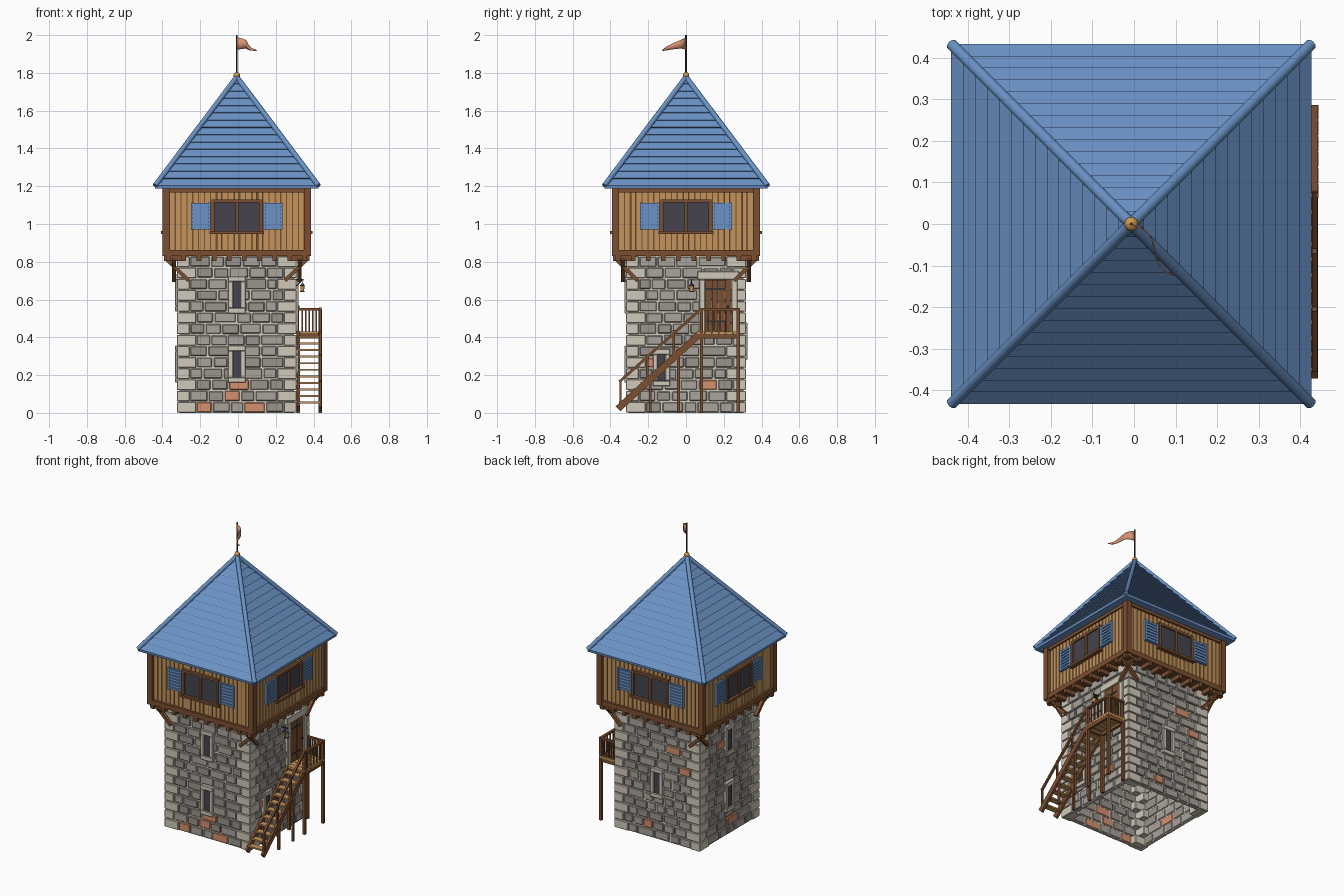
import bpy, bmesh, math, random
from mathutils import Matrix, Vector

random.seed(7)
cube = bpy.data.objects.get("Cube")
if cube:
    bpy.data.objects.remove(cube)

CX = -0.0065                      # tower axis
WALL, TOP = 0.315, 0.83           # stone half width and height


def material(name, code):
    lin = [(int(code[i:i + 2], 16) / 255) ** 2.2 for i in (0, 2, 4)] + [1]
    m = bpy.data.materials.new(name)
    m.use_nodes = True
    m.diffuse_color = lin
    m.node_tree.nodes["Principled BSDF"].inputs["Base Color"].default_value = lin
    return m


BLUE = material("roof blue", "6a91c4")
STONE = material("grey stone", "a8a29b")
DARK = material("dark grey stone", "98928b")
PALE = material("pale stone", "d0c9b9")
CLAY = material("terracotta", "d4906f")
TIMBER = material("dark timber", "7a5034")
PLANK = material("tan planks", "c2935c")
GLASS = material("dark glass", "46454f")
IRON = material("black iron", "3a3a3e")
BRASS = material("brass", "cf9550")


class Part:
    """Collects simple solids into one object of one colour."""

    def __init__(self, name, mat, bevel=0):
        self.name, self.mat, self.bevel = name, mat, bevel
        self.bm = bmesh.new()
        self.frame = Matrix.Identity(4)

    def face(self, k):
        # local frame: x to the right, -y outward, turned to side k
        self.frame = Matrix.Rotation(k * math.pi / 2, 4, 'Z')
        return self

    def box(self, x0, x1, y0, y1, z0, z1):
        mid = Vector(((x0 + x1) / 2, (y0 + y1) / 2, (z0 + z1) / 2))
        size = Matrix.Diagonal((abs(x1 - x0), abs(y1 - y0), abs(z1 - z0), 1))
        bmesh.ops.create_cube(self.bm, size=1, matrix=self.frame @ Matrix.Translation(mid) @ size)

    def beam(self, p, q, w, h, round_sides=0):
        p, q = Vector(p), Vector(q)
        d = q - p
        m = self.frame @ Matrix.Translation((p + q) / 2) @ d.to_track_quat('Z', 'Y').to_matrix().to_4x4()
        if round_sides:
            made = bmesh.ops.create_cone(self.bm, segments=round_sides, radius1=w, radius2=h,
                                         depth=d.length, cap_ends=True, matrix=m)
            for f in {f for v in made["verts"] for f in v.link_faces}:
                f.smooth = len(f.verts) == 4
        else:
            bmesh.ops.create_cube(self.bm, size=1, matrix=m @ Matrix.Diagonal((w, h, d.length, 1)))

    def done(self, x=CX):
        bmesh.ops.recalc_face_normals(self.bm, faces=self.bm.faces)
        me = bpy.data.meshes.new(self.name)
        self.bm.to_mesh(me)
        me.materials.append(self.mat)
        ob = bpy.data.objects.new(self.name, me)
        ob.location.x = x
        bpy.context.collection.objects.link(ob)
        if self.bevel:
            mod = ob.modifiers.new("soft edges", 'BEVEL')
            mod.width, mod.segments = self.bevel, 1
        return ob


# Stone walls: mortar shell, corner blocks and random courses
mortar = Part("mortar_shell", PALE)
quoins = Part("corner_stones", PALE, 0.003)
stones = {m: Part(n, m, 0.004) for n, m in
          (("grey_stones", STONE), ("dark_stones", DARK), ("clay_stones", CLAY))}
clay_spots = [[(-.19, .03), (.06, .13), (-.03, .08), (.09, .03)], [(.14, .14), (-.2, .29)],
              [(.1, .62), (.21, .5), (-.08, .08)], [(-.09, .65), (.07, .1)]]
ROWS = 14
H = TOP / ROWS
for k in range(4):
    mortar.face(k).box(-.3, .3, -.304, -.29, 0, TOP)
    for r in range(ROWS):
        z0, z1 = r * H, (r + 1) * H
        a, b = (.1, .065) if r % 2 else (.065, .1)
        quoins.face(k).box(WALL - a, WALL + .002, -WALL - .002, -WALL + b, z0 + .002, z1 - .002)
        x, end = -WALL + b, WALL - a
        while x < end - .01:
            nx = x + random.uniform(.065, .125)
            if end - nx < .05:
                nx = end
            clay = any(x <= u < nx and z0 <= z < z1 for u, z in clay_spots[k])
            mat = CLAY if clay else random.choice((STONE, STONE, DARK))
            gap = random.uniform(.003, .006)
            stones[mat].face(k).box(x + gap, nx - gap, -random.uniform(.309, .316), -.285,
                                    z0 + gap, z1 - random.uniform(.002, .006))
            x = nx
for p in (mortar, quoins, *stones.values()):
    p.done()

# Slit windows and the door in the stone walls
surround = Part("stone_surrounds", PALE, 0.003)
slits = Part("slit_glass", GLASS)
for k, u, z in ((0, 0, .625), (0, 0, .258), (1, -.13, .24), (2, 0, .38), (3, 0, .635), (3, 0, .258)):
    surround.face(k)
    for s in (-1, 1):
        surround.box(u + s * .02, u + s * .046, -.326, -.3, z - .07, z + .07)
        surround.box(u - .046, u + .046, -.326, -.3, z + s * .07, z + s * .098)
    slits.face(k).box(u - .02, u + .02, -.319, -.3, z - .07, z + .07)
surround.face(1)
for y in (.07, .24):
    surround.box(y, y + .032, -.328, -.3, .42, .705)
surround.box(.06, .282, -.33, -.3, .705, .75)
surround.done()
slits.done()
door = Part("door", TIMBER)
straps = Part("door_ironwork", IRON)
door.face(1)
for i in range(4):
    door.box(.103 + i * .0345, .135 + i * .0345, -.322, -.3, .43, .703)
straps.face(1)
for z in (.48, .65):
    straps.box(.105, .21, -.325, -.31, z, z + .01)
straps.box(.215, .228, -.332, -.31, .555, .568)
door.done()
straps.done()

# Timber upper storey with battened planks, joists and braces
frame = Part("upper_frame", TIMBER)
planks = Part("wall_planks", PLANK)
joists = Part("floor_joists", TIMBER)
braces = Part("corner_braces", TIMBER)
frame.box(-.368, .368, -.368, .368, TOP, 1.2)
for k in range(4):
    frame.face(k).box(-.393, -.357, -.393, -.357, TOP, 1.195)
    frame.box(-.375, .375, -.388, -.36, TOP, .863)
    frame.box(-.375, .375, -.385, -.36, 1.168, 1.195)
    planks.face(k)
    n = 23
    step = .714 / n
    for i in range(n):
        x = -.357 + i * step
        planks.box(x + .003, x + step - .003, -random.uniform(.372, .377), -.36, .863, 1.168)
    joists.face(k)
    for i in range(10):
        x = -.36 + i * .08
        joists.box(x - .012, x + .012, -.386, -.28, .803, TOP)
    braces.face(k)
    for s in (-1, 1):
        braces.beam((s * .372, -.332, .815), (s * .255, -.332, .7), .022, .02)
for p in (frame, planks, joists, braces):
    p.done()

# Shuttered windows on each side of the upper storey
casing = Part("window_casings", TIMBER)
panes = Part("window_panes", GLASS)
shutters = Part("shutters", BLUE)
for k in range(4):
    casing.face(k).box(-.145, .145, -.402, -.37, .948, .963)
    casing.box(-.135, .135, -.393, -.37, 1.113, 1.13)
    for x in (-.127, 0, .127):
        casing.box(x - .008, x + .008, -.393, -.37, .96, 1.115)
    panes.face(k).box(-.125, .125, -.383, -.37, .96, 1.115)
    shutters.face(k)
    for s in (-1, 1):
        shutters.box(s * .14, s * .243, -.384, -.37, .97, 1.112)
        for x in (.14, .231):
            shutters.box(s * x, s * (x + .012), -.392, -.37, .968, 1.114)
        for i in range(7):
            z = .975 + i * .02
            shutters.beam((s * .15, -.387, z + .006), (s * .233, -.387, z + .006), .006, .012)
for p in (casing, panes, shutters):
    p.done()

# Stepped pyramid roof built from rings, with round hip caps
roof = Part("roof_courses", BLUE)
COURSES, EAVE, BASE, PEAK = 15, .432, 1.2, 1.778
profile = [(.36, 1.188), (EAVE, 1.188)]
for i in range(COURSES):
    t, t2 = i / COURSES, (i + 1) / COURSES
    profile.append((EAVE * (1 - t) + .002, BASE + (PEAK - BASE) * t + .004))
    profile.append((max(EAVE * (1 - t2) - .007, .002), BASE + (PEAK - BASE) * t2 + .001))
rings = [[roof.bm.verts.new((sx * r, sy * r, z)) for sx, sy in ((1, 1), (-1, 1), (-1, -1), (1, -1))]
         for r, z in profile]
for low, high in zip(rings, rings[1:]):
    for j in range(4):
        roof.bm.faces.new((low[j], low[j - 3], high[j - 3], high[j]))
roof.bm.faces.new(rings[0][::-1])
roof.bm.faces.new(rings[-1])
roof.done()
hips = Part("roof_hips", BLUE)
for k in range(4):
    hips.face(k).beam((.432, -.432, 1.203), (0, 0, PEAK), .014, .014, 10)
hips.done()

# Finial, pole and waving pennant
finial = Part("finial_ball", BRASS)
bmesh.ops.create_uvsphere(finial.bm, u_segments=16, v_segments=10, radius=.017,
                          matrix=Matrix.Translation((0, 0, 1.787)))
for f in finial.bm.faces:
    f.smooth = True
finial.done()
pole = Part("flag_pole", IRON)
pole.beam((0, 0, 1.78), (0, 0, 2), .004, .004, 8)
pole.done()
flag = Part("pennant", CLAY)
last = None
for i in range(11):
    t = i / 10
    wave = .012 * math.sin(t * 6)
    x, y = .11 * t + wave, -.12 * t + wave
    mid, half = 1.955 - .03 * t + .006 * math.sin(t * 5), .031 * (1 - t) + .002
    pair = [flag.bm.verts.new((x, y, mid + h)) for h in (-half, half)]
    if last:
        flag.bm.faces.new((last[0], pair[0], pair[1], last[1])).smooth = True
    last = pair
flag.done().modifiers.new("cloth", 'SOLIDIFY').thickness = .003

# Landing, stairs and railings on the right side
IN, OUT = .32, .435
wood = Part("stair_frame", TIMBER)
deck = Part("stair_treads", PLANK)
for x in (IN, OUT):
    wood.beam((x, -.36, .022), (x, .075, .42), .016, .036)
    for y in (.082, .277):
        wood.box(x - .009, x + .009, y - .009, y + .009, 0, .55 if x == OUT else .42)
    wood.box(x - .008, x + .008, .065, .287, .395, .418)
for y in (.07, .27):
    wood.box(IN, OUT, y, y + .016, .395, .418)
for y, z in ((-.19, .16), (-.04, .3)):
    for x in (IN, OUT):
        wood.box(x - .007, x + .007, y - .007, y + .007, 0, z)
for i in range(6):
    y = .062 + i * .038
    deck.box(.31, .444, y, y + .035, .418, .432)
for i in range(11):
    t = (i + .7) / 11.5
    y, z = -.36 + .435 * t, .03 + .4 * t
    deck.box(IN, OUT, y - .022, y + .018, z - .005, z + .005)
wood.done(0)
deck.done(0)
rails = Part("railings", TIMBER)
rails.beam((OUT, -.352, .165), (OUT, .082, .552), .013, .014)
for y, z in ((-.347, .02), (-.205, .16), (-.065, .29)):
    rails.box(OUT - .006, OUT + .006, y - .006, y + .006, z, z + .15)
rails.box(OUT - .008, OUT + .008, .075, .287, .542, .555)
rails.box(IN - .005, OUT, .27, .285, .542, .555)
for i in range(1, 6):
    y = .082 + i * .0325
    rails.box(OUT - .004, OUT + .004, y - .004, y + .004, .43, .545)
for i in range(6):
    x = IN + i * .019
    rails.box(x - .004, x + .004, .273, .281, .43, .545)
rails.done(0)

# Hanging lantern beside the door
iron = Part("lantern_bracket", IRON)
iron.box(.305, .348, .026, .034, .7, .708)
iron.beam((.31, .03, .672), (.338, .03, .702), .006, .006)
iron.beam((.341, .03, .682), (.341, .03, .702), .002, .002, 6)
iron.beam((.341, .03, .672), (.341, .03, .686), .017, .004, 6)
iron.box(.329, .353, .018, .042, .64, .645)
iron.done(0)
lamp = Part("lantern_body", BRASS)
lamp.beam((.341, .03, .645), (.341, .03, .673), .01, .013, 6)
lamp.done(0)
